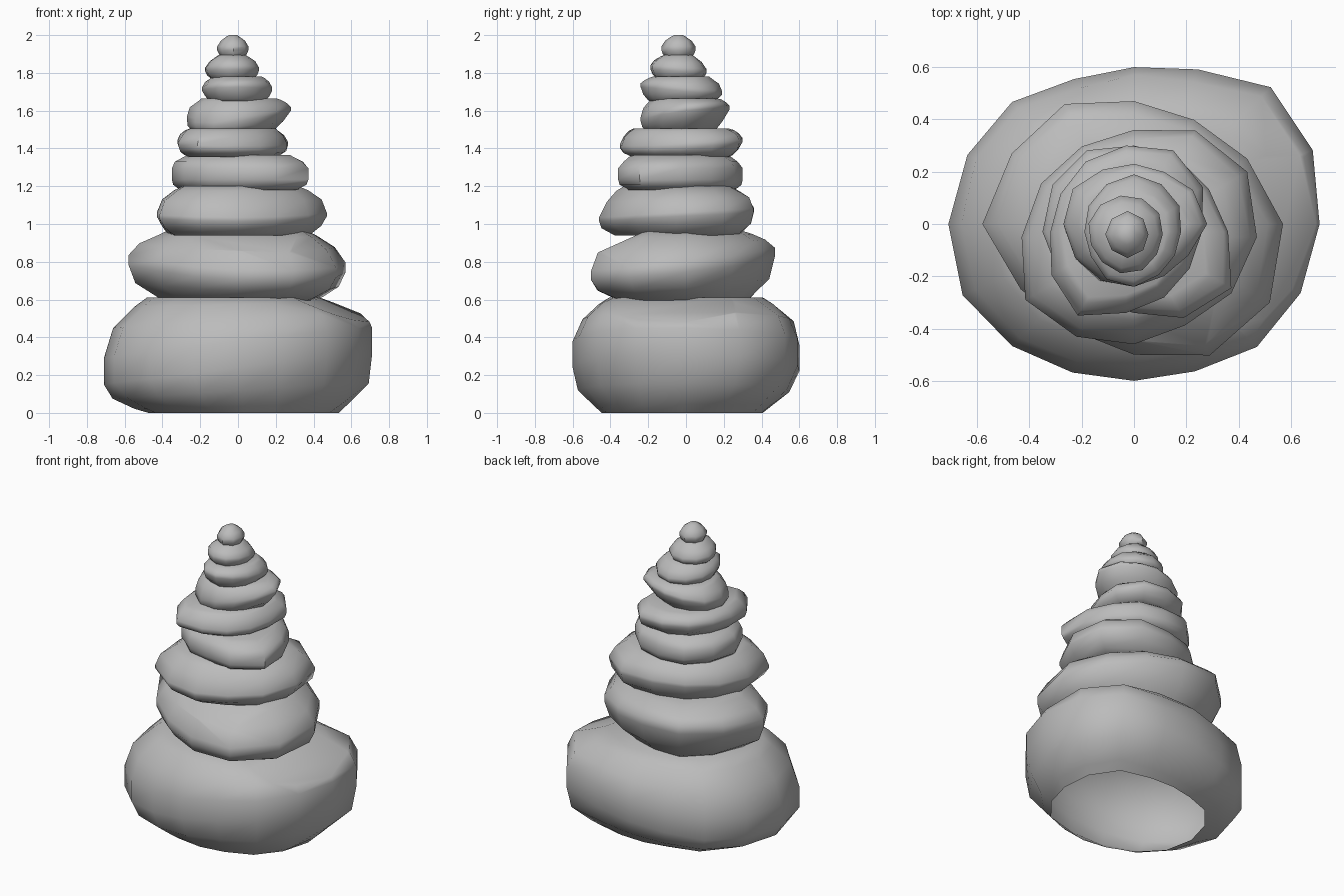
import bpy
import bmesh
import math
import random
from mathutils import Vector

random.seed(4)

default_cube = bpy.data.objects.get("Cube")
if default_cube:
    bpy.data.objects.remove(default_cube, do_unlink=True)

# One stone grey for the whole stack
stone_grey = bpy.data.materials.new("stone_grey")
stone_grey.use_nodes = True
grey = (0.5, 0.5, 0.5, 1)
stone_grey.diffuse_color = grey
stone_grey.node_tree.nodes["Principled BSDF"].inputs["Base Color"].default_value = grey


def chop(bm, point, normal):
    """Slice a flat facet off a stone and close the cut."""
    everything = bm.verts[:] + bm.edges[:] + bm.faces[:]
    cut = bmesh.ops.bisect_plane(bm, geom=everything, plane_co=Vector(point),
                                 plane_no=Vector(normal).normalized(), clear_outer=True)
    rim = [item for item in cut["geom_cut"] if isinstance(item, bmesh.types.BMEdge)]
    bmesh.ops.contextual_create(bm, geom=rim)


def make_stone(name, bottom, top, centre, radii, belt, tilt=(0, 0), band=0.01,
               foot=0.7, crown=0.7, bulge=1.7, foot_shift=(0, 0),
               hollow=False, chops=()):
    """Loft rings from a flat foot, round a tilted belt, to a flat crown.

    radii: outline at even angles from +x; belt: height of the widest ring;
    tilt: rise of the belt towards +x and +y; band: half height of the rim;
    bulge: roundness of the flanks; hollow: leave the foot open.
    """
    bm = bmesh.new()
    count = len(radii)

    # Each ring: side (-1 below the belt, +1 above) and progress to the pole
    steps = [(-1, p) for p in (1, 0.85, 0.5, 0)] + [(1, p) for p in (0, 0.5, 0.85, 1)]
    rings = []
    for side, progress in steps:
        pole = top if side > 0 else bottom
        end_scale = crown if side > 0 else foot
        scale = end_scale + (1 - end_scale) * (1 - progress ** bulge)
        shift = progress if side < 0 else 0
        ring = []
        for i, radius in enumerate(radii):
            angle = math.tau * i / count
            c, s = math.cos(angle), math.sin(angle)
            start = belt + tilt[0] * c + tilt[1] * s + side * band
            z = start + (pole - start) * progress
            wobble = random.uniform(-0.025, 0.025) if 0 < progress < 1 else 0
            r = radius * (scale + wobble)
            ring.append(bm.verts.new((centre[0] + r * c + foot_shift[0] * shift,
                                      centre[1] + r * s + foot_shift[1] * shift, z)))
        rings.append(ring)

    # Skin neighbouring rings and cap the ends
    for low, high in zip(rings, rings[1:]):
        for i in range(count):
            j = (i + 1) % count
            bm.faces.new((low[i], low[j], high[j], high[i]))
    bm.faces.new(rings[-1])
    if not hollow:
        bm.faces.new(list(reversed(rings[0])))

    for point, normal in chops:
        chop(bm, point, normal)
    bmesh.ops.recalc_face_normals(bm, faces=bm.faces[:])

    mesh = bpy.data.meshes.new(name)
    bm.to_mesh(mesh)
    bm.free()
    mesh.materials.append(stone_grey)
    stone = bpy.data.objects.new(name, mesh)
    bpy.context.collection.objects.link(stone)

    # Soft faces with crisp chipped edges
    bpy.ops.object.select_all(action='DESELECT')
    stone.select_set(True)
    bpy.context.view_layer.objects.active = stone
    bpy.ops.object.shade_smooth_by_angle(angle=math.radians(50))


# Large hollow foundation stone, heavier towards its left, with a sloping shoulder
make_stone("base_stone", 0, 0.61, (0, 0),
           [.71, .74, .74, .64, .6, .6, .66, .69, .71, .71, .66, .615, .6, .61, .665, .69],
           belt=0.3, tilt=(.08, -.01), band=0.07, foot=0.71, crown=0.68, bulge=2.2,
           foot_shift=(.03, -.02), hollow=True,
           chops=[((.5, 0, .56), (.4, -.1, 1))])

# Broad stone, low at the front and high at the back
make_stone("second_stone", 0.59, 0.96, (0, 0),
           [.57, .5, .46, .47, .53, .54, .58, .5, .47, .5, .58, .6],
           belt=0.79, tilt=(-.02, .06), band=0.025, foot=0.68, crown=0.66, bulge=1.9,
           chops=[((0, -.42, .87), (0, -.45, 1))])

make_stone("third_stone", 0.94, 1.2, (0, -.05),
           [.47, .5, .47, .41, .4, .41, .43, .48, .44, .41, .39, .43],
           belt=1.05, tilt=(0, .025), foot=0.8, crown=0.68, bulge=2)

make_stone("fourth_stone", 1.18, 1.365, (0, -.03),
           [.36, .33, .33, .33, .36, .36, .35, .33, .31, .31, .38, .43],
           belt=1.265, band=0.03, foot=0.84, crown=0.74, bulge=2)

make_stone("fifth_stone", 1.355, 1.505, (-.03, -.03),
           [.29, .34, .36, .33, .31, .29, .29, .33, .37, .31, .29, .28],
           belt=1.425, tilt=(-.01, .02), foot=0.8, crown=0.78, bulge=2)

# Slanted stone, thin towards its left
make_stone("sixth_stone", 1.485, 1.665, (0, 0),
           [.28, .26, .23, .23, .24, .27, .27, .26, .25, .24, .23, .24],
           belt=1.585, tilt=(.025, .03), foot=0.72, crown=0.72, bulge=1.9,
           foot_shift=(-.03, -.03))

make_stone("seventh_stone", 1.65, 1.78, (0, -.03),
           [.18, .2, .21, .22, .21, .2, .19, .19, .21, .21, .19, .18],
           belt=1.715, tilt=(0, -.02), foot=0.78, crown=0.7)

make_stone("eighth_stone", 1.765, 1.895, (-.03, -.04),
           [.14, .15, .15, .15, .15, .15, .14, .14, .15, .15, .14],
           belt=1.82, tilt=(0, -.01), foot=0.75, crown=0.5)

# Small capping pebble
make_stone("cap_pebble", 1.88, 2, (-.025, -.04),
           [.08, .085, .09, .085, .085, .085, .09, .085],
           belt=1.93, foot=0.7, crown=0.25)
